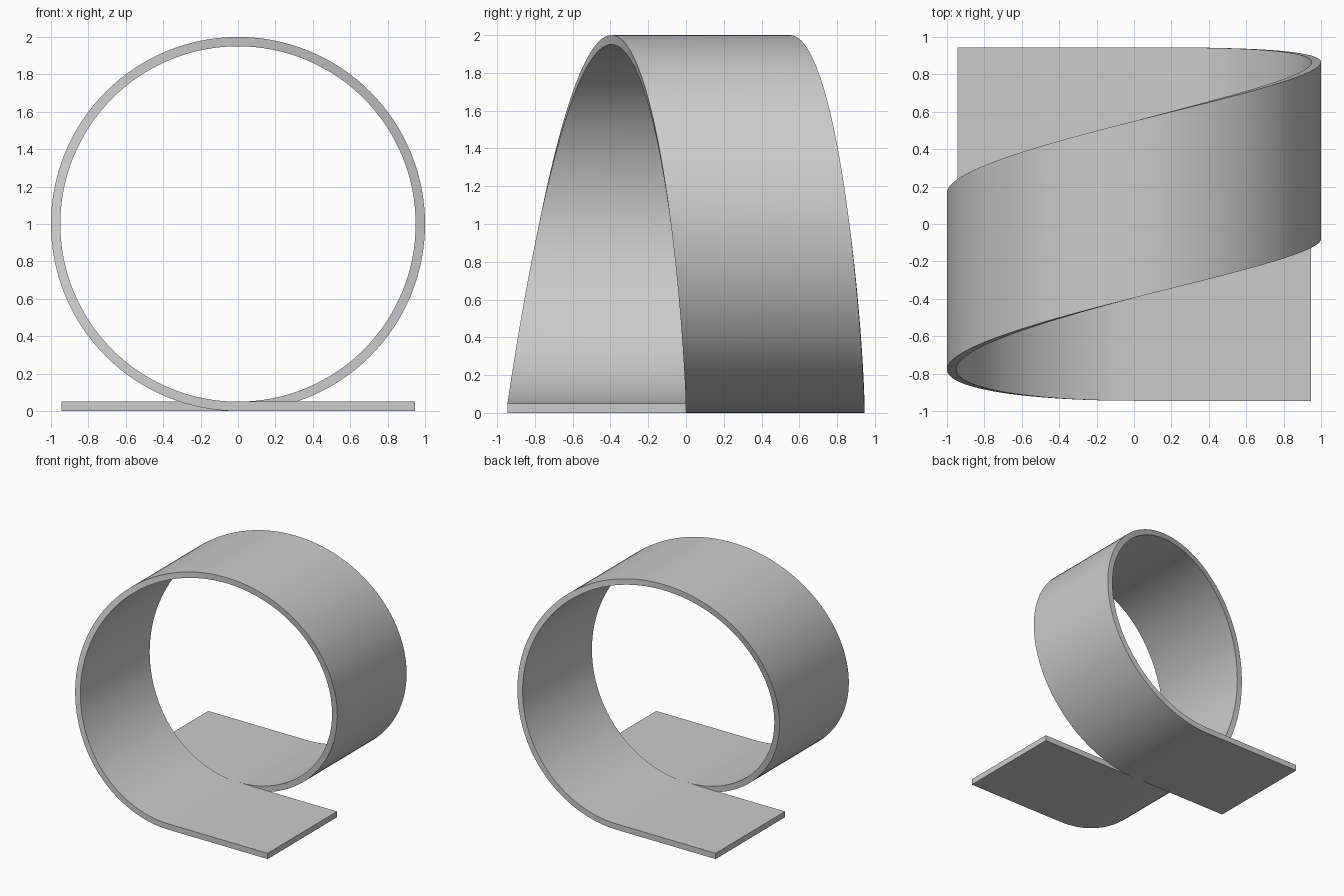
import bpy
import bmesh
import math

if "Cube" in bpy.data.objects:
    bpy.data.objects.remove(bpy.data.objects["Cube"])

WIDTH, THICK, TAIL, RADIUS = 0.945, 0.05, 0.945, 1.0
STEPS = 128


def sideways(u):
    """Eased sideways drift of the strip through one turn (0 to 1)."""
    bump = u * u * (1 - u) ** 2
    return u * u * (3 - 2 * u) + bump * (1.31 + 2.9 * (u - 0.5))


# Path stations: outer point, inner point and front edge position
stations = [((TAIL, 0), (TAIL, THICK), -WIDTH)]
for i in range(STEPS + 1):
    u = i / STEPS
    a = u * 2 * math.pi
    s, c = -math.sin(a), -math.cos(a)
    inner = RADIUS - THICK
    stations.append(((RADIUS * s, RADIUS + RADIUS * c),
                     (inner * s, RADIUS + inner * c),
                     WIDTH * (sideways(u) - 1)))
stations.append(((-TAIL, 0), (-TAIL, THICK), 0))

# Sweep the rectangular section along the loop
bm = bmesh.new()
rings = []
for (ox, oz), (ix, iz), y in stations:
    rings.append([bm.verts.new(p) for p in (
        (ox, y, oz), (ox, y + WIDTH, oz), (ix, y + WIDTH, iz), (ix, y, iz))])
for a, b in zip(rings, rings[1:]):
    for k in range(4):
        n = (k + 1) % 4
        bm.faces.new((a[k], a[n], b[n], b[k]))
bm.faces.new(rings[0][::-1])
bm.faces.new(rings[-1])
bmesh.ops.recalc_face_normals(bm, faces=bm.faces[:])

mesh = bpy.data.meshes.new("loop_strip")
bm.to_mesh(mesh)
bm.free()
strip = bpy.data.objects.new("loop_strip", mesh)
bpy.context.collection.objects.link(strip)
bpy.context.view_layer.objects.active = strip
strip.select_set(True)
bpy.ops.object.shade_smooth_by_angle(angle=math.radians(30))
